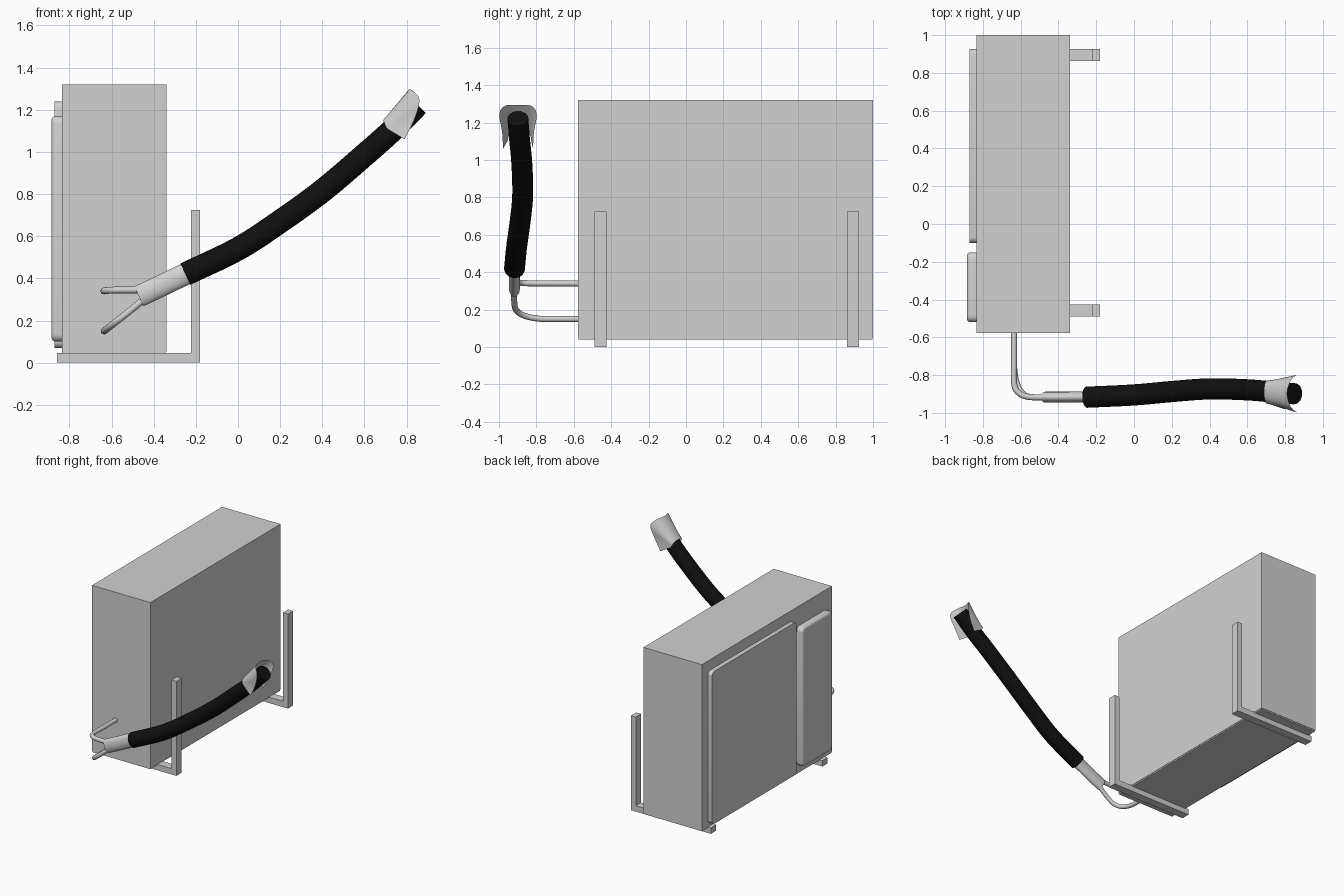
import bpy, bmesh, math
from mathutils import Vector

if "Cube" in bpy.data.objects:
    bpy.data.objects.remove(bpy.data.objects["Cube"])


def material(name, rgb):
    m = bpy.data.materials.new(name)
    m.diffuse_color = (*rgb, 1)
    m.use_nodes = True
    m.node_tree.nodes["Principled BSDF"].inputs["Base Color"].default_value = m.diffuse_color
    return m


GREY = material("painted_grey", (0.64, 0.64, 0.64))
BLACK = material("foam_black", (0.005, 0.005, 0.005))


def finish(name, bm, mat, smooth=None):
    bmesh.ops.recalc_face_normals(bm, faces=bm.faces[:])
    me = bpy.data.meshes.new(name)
    bm.to_mesh(me)
    bm.free()
    ob = bpy.data.objects.new(name, me)
    bpy.context.collection.objects.link(ob)
    me.materials.append(mat)
    if smooth:
        bpy.ops.object.select_all(action='DESELECT')
        ob.select_set(True)
        bpy.context.view_layer.objects.active = ob
        bpy.ops.object.shade_smooth_by_angle(angle=math.radians(smooth))
    return ob


def box(name, lo, hi, corner=0.0, rim=0.0):
    """Box between two corners; corner rounds the outline seen along x, rim rounds the outer face."""
    bm = bmesh.new()
    bmesh.ops.create_cube(bm, size=1)
    for v in bm.verts:
        v.co = Vector([lo[i] if v.co[i] < 0 else hi[i] for i in range(3)])
    if corner:
        along_x = [e for e in bm.edges if abs(e.verts[0].co.x - e.verts[1].co.x) > 1e-5]
        bmesh.ops.bevel(bm, geom=along_x, offset=corner, segments=5, profile=0.5, affect='EDGES')
    if rim:
        outer = [e for e in bm.edges if all(abs(v.co.x - lo[0]) < 1e-5 for v in e.verts)]
        bmesh.ops.bevel(bm, geom=outer, offset=rim, segments=4, profile=0.5, affect='EDGES')
    return finish(name, bm, GREY, 35 if corner else None)


def smooth_path(pts, steps):
    """Catmull-Rom curve through the points."""
    p = [Vector(q) for q in pts]
    p = [2 * p[0] - p[1]] + p + [2 * p[-1] - p[-2]]
    out = []
    for a, b, c, d in zip(p, p[1:], p[2:], p[3:]):
        for k in range(steps):
            t = k / steps
            out.append(0.5 * (2 * b + (c - a) * t + (2 * a - 5 * b + 4 * c - d) * t * t
                              + (3 * b - a - 3 * c + d) * t ** 3))
    return out + [p[-2]]


def tube(name, pts, half_w, half_h, mat, sides=16, steps=5):
    """Sweep an ellipse along a path and cap both ends."""
    path = smooth_path(pts, steps)
    bm = bmesh.new()
    rings = []
    for i, c in enumerate(path):
        t = (path[min(i + 1, len(path) - 1)] - path[max(i - 1, 0)]).normalized()
        side = t.cross(Vector((0, 0, 1))).normalized()
        up = side.cross(t)
        rings.append([bm.verts.new(c + side * half_w * math.cos(2 * math.pi * k / sides)
                                   + up * half_h * math.sin(2 * math.pi * k / sides))
                      for k in range(sides)])
    for r, s in zip(rings, rings[1:]):
        for k in range(sides):
            j = (k + 1) % sides
            bm.faces.new((r[k], r[j], s[j], s[k]))
    bm.faces.new(rings[0])
    bm.faces.new(rings[-1])
    return finish(name, bm, mat, 40)


# Cabinet and its base plate
box("cabinet", (-0.835, -0.577, 0.05), (-0.34, 1.0, 1.32))
box("cabinet_base", (-0.832, -0.574, 0.04), (-0.343, 0.997, 0.05))

# Raised plates on the outer face
box("fan_cover", (-0.87, -0.10, 0.07), (-0.833, 0.927, 1.24), corner=0.03)
box("service_cover", (-0.885, -0.52, 0.10), (-0.833, -0.15, 1.17), corner=0.035, rim=0.02)

# L-shaped wall brackets
for label, y in (("front", -0.49), ("rear", 0.862)):
    box(label + "_bracket_arm", (-0.86, y, 0), (-0.222, y + 0.064, 0.045))
    box(label + "_bracket_upright", (-0.222, y, 0), (-0.18, y + 0.064, 0.725))

# Two bent pipes leaving the cabinet
tube("upper_pipe", [(-0.635, -0.57, 0.34), (-0.635, -0.72, 0.34), (-0.635, -0.84, 0.341),
                    (-0.615, -0.89, 0.343), (-0.56, -0.915, 0.345), (-0.45, -0.918, 0.345)],
     0.016, 0.016, GREY, 12)
tube("lower_pipe", [(-0.635, -0.57, 0.15), (-0.635, -0.70, 0.15), (-0.632, -0.79, 0.152),
                    (-0.612, -0.865, 0.168), (-0.575, -0.908, 0.197), (-0.52, -0.918, 0.24),
                    (-0.45, -0.918, 0.297)], 0.016, 0.016, GREY, 12)

# Flat wrap that joins both pipes, then the foam hose
tube("pipe_wrap", [(-0.47, -0.917, 0.315), (-0.36, -0.917, 0.367), (-0.23, -0.916, 0.43)],
     0.029, 0.052, GREY, 24, 2)
tube("foam_hose", [(-0.25, -0.917, 0.42), (0.0, -0.905, 0.54), (0.2, -0.887, 0.67),
                   (0.4, -0.873, 0.815), (0.6, -0.878, 0.985), (0.74, -0.89, 1.11),
                   (0.85, -0.899, 1.222)], 0.056, 0.056, BLACK, 24)

# Torn flared collar draped over the hose end: half outlines (x, side, z) mirrored about the hose
inner = [(0.688, 0, 1.15), (0.69, 0.03, 1.148), (0.695, 0.052, 1.137), (0.70, 0.06, 1.122),
         (0.71, 0.061, 1.108)]
outer = [(0.81, 0, 1.295), (0.83, 0.07, 1.29), (0.862, 0.10, 1.245), (0.835, 0.085, 1.15),
         (0.79, 0.08, 1.06)]


def mirrored(half, y):
    left = [Vector((x, y - s, z)) for x, s, z in half[:0:-1]]
    return smooth_path(left + [Vector((x, y + s, z)) for x, s, z in half], 3)


bm = bmesh.new()
a, b = mirrored(inner, -0.89), mirrored(outer, -0.898)
rows = [[bm.verts.new(p.lerp(q, k / 4)) for p, q in zip(a, b)] for k in range(5)]
for r, s in zip(rows, rows[1:]):
    for k in range(len(r) - 1):
        bm.faces.new((r[k], r[k + 1], s[k + 1], s[k]))
collar = finish("torn_collar", bm, GREY, 60)
